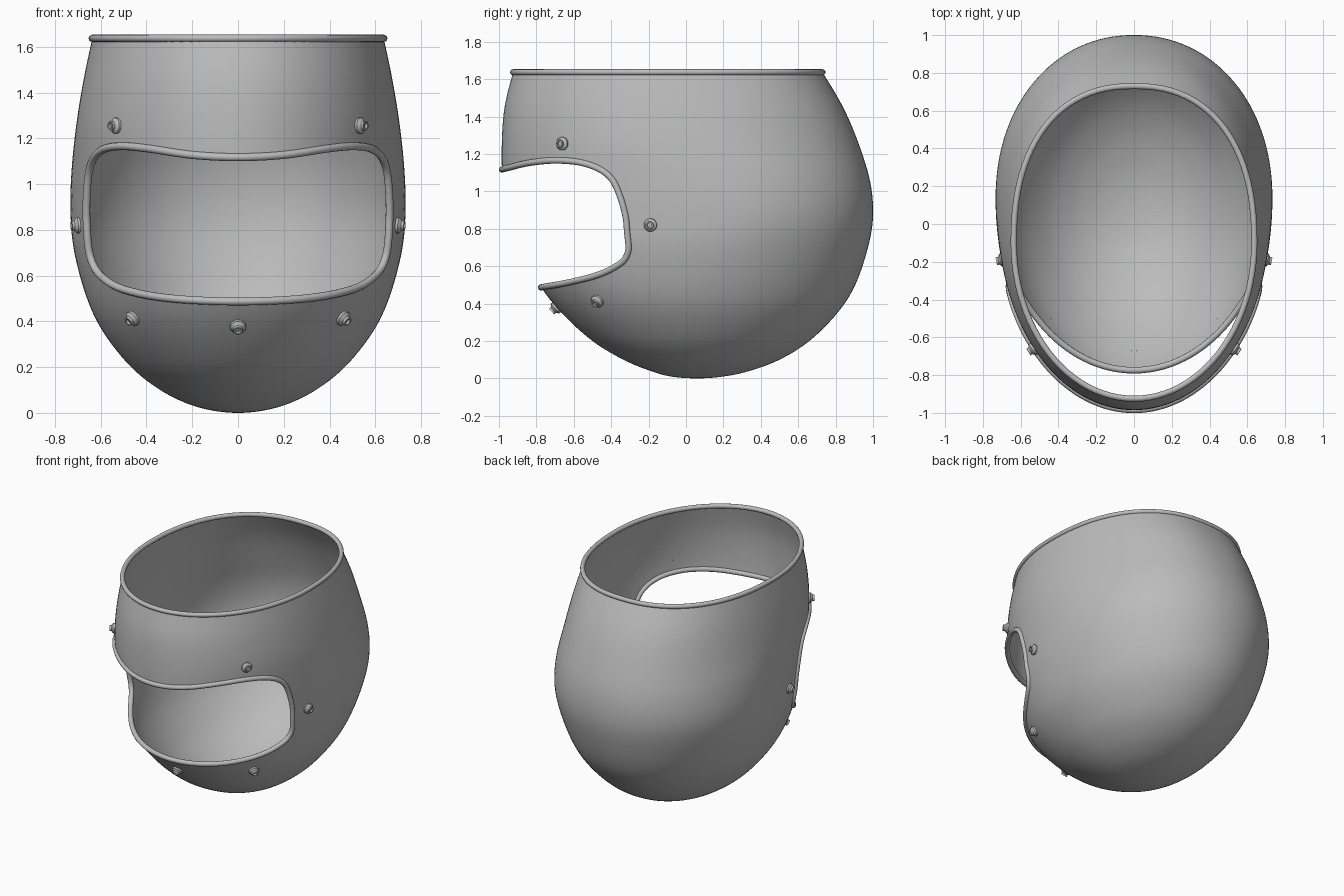
import bpy, bmesh, math
from mathutils import Vector

if "Cube" in bpy.data.objects:
    bpy.data.objects.remove(bpy.data.objects["Cube"], do_unlink=True)

grey = bpy.data.materials.new("plain grey")
grey.use_nodes = True
grey.diffuse_color = (0.5, 0.5, 0.5, 1)
grey.node_tree.nodes["Principled BSDF"].inputs["Base Color"].default_value = (0.5, 0.5, 0.5, 1)

# Horizontal sections of the shell: height, front y, back y, half width, y of widest point
SECTIONS = [
    (.01, .2, -.08, -.11, .06),
    (0, .06, .06, 0, .06),
    (.01, -.08, .2, .11, .06),
    (.04, -.19, .34, .22, .06),
    (.1, -.335, .5, .34, .06),
    (.2, -.5, .66, .467, .06),
    (.35, -.665, .81, .587, .06),
    (.5, -.783, .905, .66, .07),
    (.7, -.89, .973, .715, .11),
    (.87, -.95, 1, .732, .14),
    (1.05, -.98, .985, .728, .09),
    (1.25, -.985, .925, .708, -.02),
    (1.45, -.97, .84, .676, -.07),
    (1.637, -.925, .73, .637, -.1),
]
TOP = SECTIONS[-1][0]
SPANS = len(SECTIONS) - 2

# Right half of the face opening outline (x, z), from top centre to bottom centre
OPENING = [(0, 1.117), (.2, 1.127), (.4, 1.156), (.52, 1.165), (.6, 1.145), (.645, 1.08),
           (.661, .95), (.66, .8), (.645, .68), (.6, .6), (.5, .54), (.3, .501), (0, .487)]


def spline(a, b, c, d, t):
    """Catmull-Rom blend of four points of any dimension."""
    return [0.5 * (2 * q + (r - p) * t + (2 * p - 5 * q + 4 * r - s) * t ** 2
                   + (3 * q - p - 3 * r + s) * t ** 3) for p, q, r, s in zip(a, b, c, d)]


def section(t):
    """Shell section at t, counted in table spans from the pole."""
    i = min(int(t), SPANS - 1)
    return spline(*(SECTIONS[min(i + k, SPANS + 1)] for k in range(4)), t - i)


def section_at(z):
    """Shell section at a height, found by halving."""
    low, high = 0.0, float(SPANS)
    for _ in range(30):
        mid = (low + high) / 2
        if section(mid)[0] < z:
            low = mid
        else:
            high = mid
    return section(low)


def ring_point(sec, angle):
    z, front, back, width, centre = sec
    c, s = math.cos(angle), math.sin(angle)
    if s < 0:
        return Vector((width * c, centre + (centre - front) * s, z))
    power = 2 / (2 + 0.3 * (z / TOP) ** 2)
    x = math.copysign(abs(c) ** power, c)
    return Vector((width * x, centre + (back - centre) * abs(s) ** power, z))


def front_point(x, z):
    """Point on the front of the shell at x and z."""
    _, front, _, width, centre = section_at(z)
    reach = math.sqrt(max(0, 1 - (x / width) ** 2))
    return Vector((x, centre - (centre - front) * reach, z))


def finish(name, bm):
    bmesh.ops.recalc_face_normals(bm, faces=bm.faces)
    mesh = bpy.data.meshes.new(name)
    bm.to_mesh(mesh)
    bm.free()
    obj = bpy.data.objects.new(name, mesh)
    bpy.context.collection.objects.link(obj)
    mesh.materials.append(grey)
    for o in bpy.context.selected_objects:
        o.select_set(False)
    obj.select_set(True)
    bpy.context.view_layer.objects.active = obj
    bpy.ops.object.shade_smooth_by_angle(angle=math.radians(40))
    return obj


def bead(name, points, radius):
    """Closed round tube through the points."""
    bm = bmesh.new()
    rings, sides = [], 12
    middle = sum(points, Vector()) / len(points)
    for i, p in enumerate(points):
        along = (points[(i + 1) % len(points)] - points[i - 1]).normalized()
        out = p - middle
        out = (out - along * out.dot(along)).normalized()
        across = along.cross(out)
        turns = [2 * math.pi * k / sides for k in range(sides)]
        rings.append([bm.verts.new(p + radius * (out * math.cos(a) + across * math.sin(a)))
                      for a in turns])
    for i, ring in enumerate(rings):
        for k in range(sides):
            bm.faces.new((ring[k], ring[k - 1], rings[i - 1][k - 1], rings[i - 1][k]))
    return finish(name, bm)


# Smooth closed outline of the opening
loop = OPENING + [(-x, z) for x, z in OPENING[-2:0:-1]]
count = len(loop)
outline = [Vector(spline(loop[i - 1], loop[i], loop[(i + 1) % count], loop[(i + 2) % count], k / 8))
           for i in range(count) for k in range(8)]


def inside(x, z):
    hit = False
    for i, a in enumerate(outline):
        b = outline[i - 1]
        if (a.y > z) != (b.y > z) and x < a.x + (b.x - a.x) * (z - a.y) / (b.y - a.y):
            hit = not hit
    return hit


def nearest(x, z):
    """Nearest point on the outline segments."""
    p, best = Vector((x, z)), None
    for i, a in enumerate(outline):
        d = outline[i - 1] - a
        q = a + d * max(0, min(1, (p - a).dot(d) / max(d.length_squared, 1e-9)))
        if best is None or (q - p).length < (best - p).length:
            best = q
    return best


# Shell: lofted rings, with the face opening removed and its edge drawn to the outline
bm = bmesh.new()
SIDES, STEPS = 128, 6
pole = bm.verts.new(ring_point(section(0), 0))
previous = None
for step in range(1, SPANS * STEPS + 1):
    sec = section(step / STEPS)
    ring = [bm.verts.new(ring_point(sec, 2 * math.pi * k / SIDES)) for k in range(SIDES)]
    for k in range(SIDES):
        if previous:
            bm.faces.new((previous[k - 1], previous[k], ring[k], ring[k - 1]))
        else:
            bm.faces.new((pole, ring[k], ring[k - 1]))
    previous = ring
hole = []
for f in bm.faces:
    c = f.calc_center_median()
    if c.y < 0 and inside(c.x, c.z):
        hole.append(f)
bmesh.ops.delete(bm, geom=hole, context='FACES')
for v in bm.verts:
    if v.is_boundary and v.co.z < TOP - 0.1:
        q = nearest(v.co.x, v.co.z)
        v.co = front_point(q.x, q.y)
finish("helmet_shell", bm)

# Rolled beads around the neck edge and the face opening
top = section(SPANS)
bead("neck_rim", [ring_point(top, 2 * math.pi * k / 96) for k in range(96)], 0.016)
bead("face_opening_rim", [front_point(p.x, p.y) for p in outline], 0.017)


# Studs: wide foot, narrow hollow post
def stud(name, x, z):
    p = front_point(x, z)
    e = 0.01
    normal = (front_point(x + e, z) - front_point(x - e, z)).cross(
        front_point(x, z + e) - front_point(x, z - e)).normalized()
    bm = bmesh.new()
    profile = [(.035, -.001), (.035, .01), (.021, .022), (.021, .034), (.013, .034), (.013, .022), (0, .022)]
    verts = [bm.verts.new((r, 0, h)) for r, h in profile]
    edges = [bm.edges.new(pair) for pair in zip(verts, verts[1:])]
    bmesh.ops.spin(bm, geom=verts + edges, cent=(0, 0, 0), axis=(0, 0, 1),
                   angle=2 * math.pi, steps=20)
    bmesh.ops.remove_doubles(bm, verts=bm.verts, dist=1e-4)
    obj = finish(name, bm)
    obj.location = p
    obj.rotation_euler = normal.to_track_quat('Z', 'Y').to_euler()


for side, sign in (("left", 1), ("right", -1)):
    stud("upper_stud_" + side, sign * .53, 1.255)
    stud("side_stud_" + side, sign * .695, .82)
    stud("lower_stud_" + side, sign * .457, .415)
stud("chin_stud", 0, .38)
